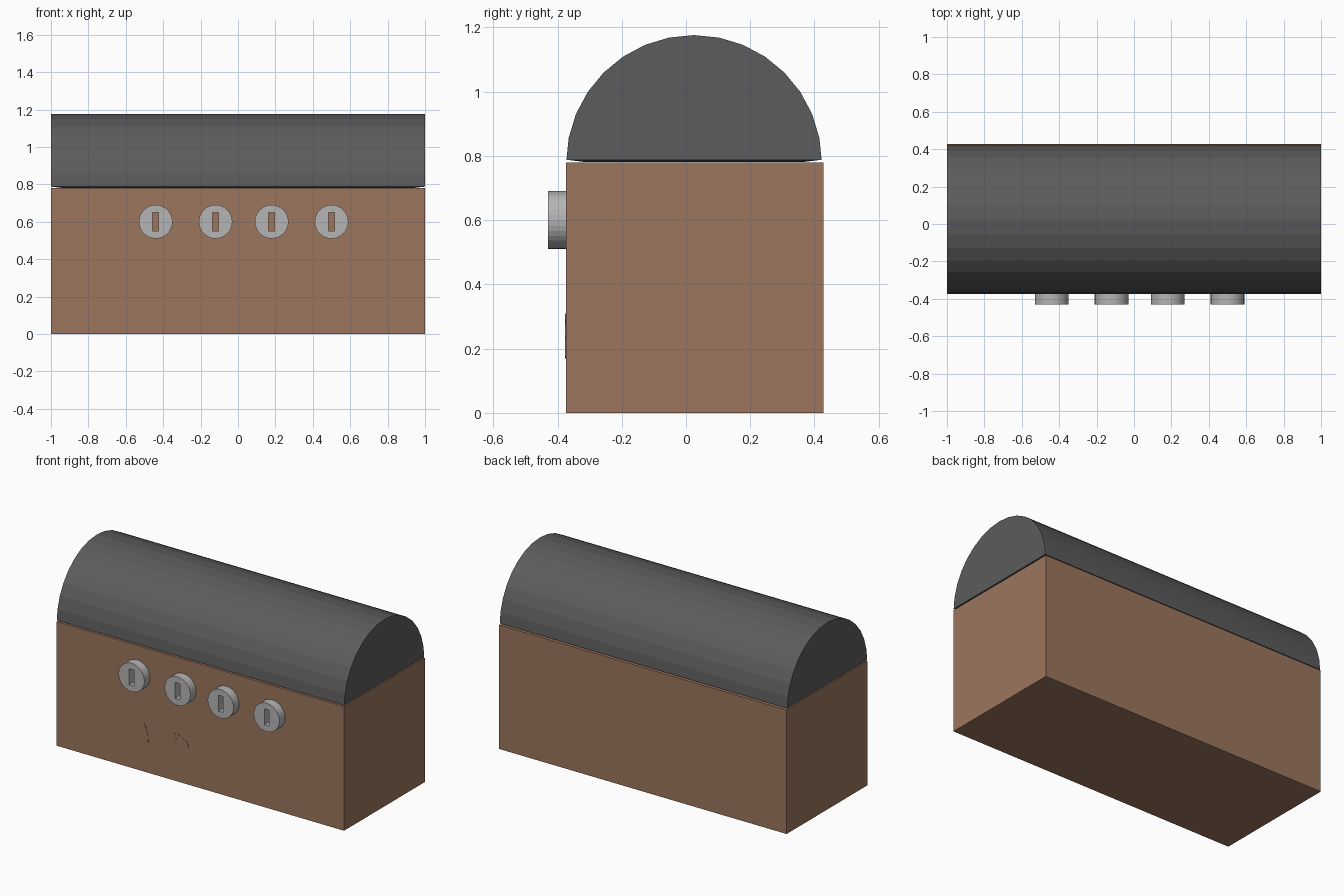
import bpy, bmesh, math
from mathutils import Matrix

if "Cube" in bpy.data.objects:
    bpy.data.objects.remove(bpy.data.objects["Cube"])

FRONT, BACK, TOP = -0.374, 0.428, 0.78
MID = (FRONT + BACK) / 2 - 0.002


def material(name, rgb):
    m = bpy.data.materials.new(name)
    m.diffuse_color = (*rgb, 1)
    m.use_nodes = True
    m.node_tree.nodes["Principled BSDF"].inputs["Base Color"].default_value = m.diffuse_color
    return m


wood = material("wood", (0.33, 0.18, 0.11))
iron = material("dark_iron", (0.107, 0.107, 0.107))
steel = material("steel", (0.46, 0.46, 0.46))


def make_object(name, bm, mat):
    bmesh.ops.recalc_face_normals(bm, faces=bm.faces)
    me = bpy.data.meshes.new(name)
    bm.to_mesh(me)
    bm.free()
    me.materials.append(mat)
    ob = bpy.data.objects.new(name, me)
    bpy.context.collection.objects.link(ob)
    return ob


def prism(bm, points, direction):
    """Extrude a closed outline along a vector; returns the first cap."""
    face = bm.faces.new([bm.verts.new(p) for p in points])
    ext = bmesh.ops.extrude_face_region(bm, geom=[face], use_keep_orig=True)
    verts = [g for g in ext["geom"] if isinstance(g, bmesh.types.BMVert)]
    bmesh.ops.translate(bm, vec=direction, verts=verts)
    return face


def box(name, lo, hi, mat):
    bm = bmesh.new()
    x0, y0, z0 = lo
    x1, y1, z1 = hi
    prism(bm, [(x0, y0, z0), (x1, y0, z0), (x1, y1, z0), (x0, y1, z0)],
          (0, 0, z1 - z0))
    return make_object(name, bm, mat)


# Chest body
box("chest_body", (-1, FRONT, 0), (1, BACK, TOP), wood)

# Half-barrel lid, with a slightly dropped underside panel
bm = bmesh.new()
R = 0.398
angles = [math.radians(11.25 * i) for i in range(1, 16)]
arc = [(R * math.cos(a), 0.778 + R * math.sin(a)) for a in angles]
arc = [(R - 0.001, 0.788)] + arc + [(-R + 0.001, 0.788)]
prism(bm, [(-1, MID + y, z) for y, z in arc], (2, 0, 0))
bm.faces.ensure_lookup_table()
under = [f for f in bm.faces if all(v.co.z < 0.79 for v in f.verts)]
bmesh.ops.inset_region(bm, faces=under, thickness=0.08, depth=0)
for v in under[0].verts:
    v.co.z = TOP + 0.001
make_object("barrel_lid", bm, iron)

# Four round locks with keyholes cut through to the wood
for i, x in enumerate((-0.44, -0.12, 0.18, 0.50)):
    bm = bmesh.new()
    bmesh.ops.create_cone(
        bm, cap_ends=True, segments=32, radius1=0.09, radius2=0.09, depth=0.056,
        matrix=Matrix.Translation((x, FRONT - 0.028, 0.60))
        @ Matrix.Rotation(math.radians(90), 4, "X"))
    lock = make_object(f"lock_{i + 1}", bm, steel)
    cutter = box(f"keyhole_cutter_{i + 1}", (x - 0.016, FRONT - 0.2, 0.55),
                 (x + 0.016, FRONT + 0.1, 0.65), wood)
    cutter.hide_render = True
    cutter.hide_viewport = True
    cut = lock.modifiers.new("keyhole", "BOOLEAN")
    cut.object = cutter
    cut.operation = "DIFFERENCE"
    cut.solver = "EXACT"

# Shallow scratch marks on the front
scratches = {
    "long_scratch": [(-.39, .31), (-.365, .24), (-.36, .175), (-.375, .17), (-.38, .20)],
    "curved_scratch": [(-.205, .235), (-.20, .27), (-.18, .295), (-.155, .30), (-.14, .29),
                       (-.165, .275), (-.18, .235)],
    "short_scratch": [(-.12, .28), (-.095, .27), (-.08, .24), (-.085, .23), (-.105, .235),
                      (-.105, .255)],
}
for name, outline in scratches.items():
    bm = bmesh.new()
    prism(bm, [(x, FRONT + 0.002, z) for x, z in outline], (0, -0.004, 0))
    make_object(name, bm, wood)
